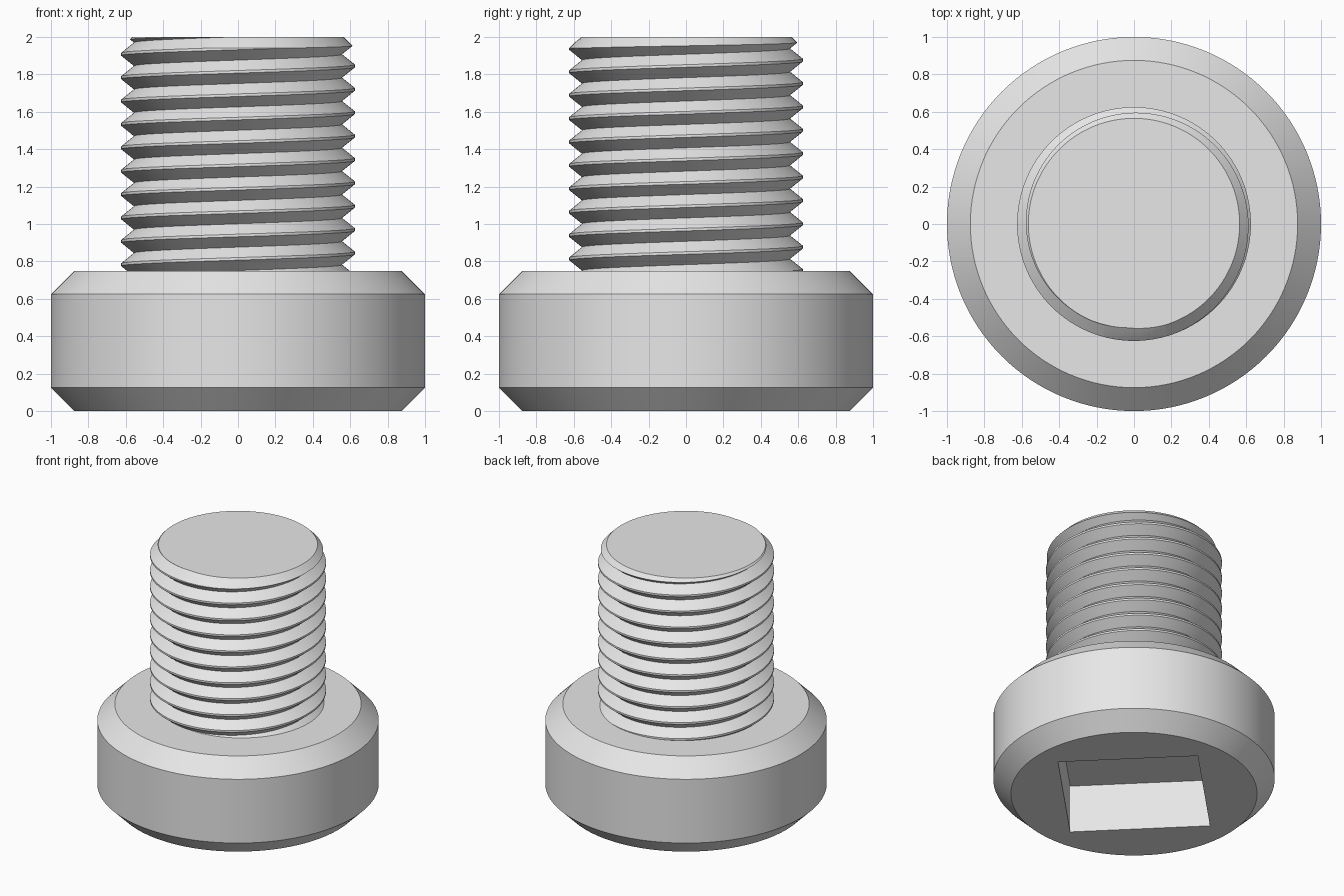
import bpy, bmesh, math
from math import cos, sin, pi

if "Cube" in bpy.data.objects:
    bpy.data.objects.remove(bpy.data.objects["Cube"], do_unlink=True)

SEG = 128
PITCH = 0.125
ROOT, CREST = 0.556, 0.625
TOP = 2.0

steel = bpy.data.materials.new("plain_grey_steel")
steel.use_nodes = True
steel.diffuse_color = (0.8, 0.8, 0.8, 1)
steel.node_tree.nodes["Principled BSDF"].inputs["Base Color"].default_value = (0.8, 0.8, 0.8, 1)


def make_object(name, bm):
    bmesh.ops.recalc_face_normals(bm, faces=bm.faces)
    mesh = bpy.data.meshes.new(name)
    bm.to_mesh(mesh)
    bm.free()
    mesh.materials.append(steel)
    obj = bpy.data.objects.new(name, mesh)
    bpy.context.collection.objects.link(obj)
    return obj


def lathe(name, profile, seg=SEG):
    """Closed solid turned from (radius, height) points, with flat ends."""
    bm = bmesh.new()
    rings = [[bm.verts.new((r * cos(2 * pi * i / seg), r * sin(2 * pi * i / seg), z))
              for i in range(seg)] for r, z in profile]
    for low, high in zip(rings, rings[1:]):
        for i in range(seg):
            j = (i + 1) % seg
            bm.faces.new((low[i], low[j], high[j], high[i]))
    bm.faces.new(rings[0])
    bm.faces.new(rings[-1])
    return make_object(name, bm)


def cut(obj, tool, operation):
    """Apply a boolean and discard the tool."""
    tool.hide_render = True
    mod = obj.modifiers.new("cut", 'BOOLEAN')
    mod.operation = operation
    mod.solver = 'EXACT'
    mod.object = tool
    select(obj)
    bpy.ops.object.modifier_apply(modifier=mod.name)
    bpy.data.objects.remove(tool, do_unlink=True)


def select(obj):
    bpy.ops.object.select_all(action='DESELECT')
    obj.select_set(True)
    bpy.context.view_layer.objects.active = obj


def helical_rod(name, start, turns):
    """Rod with a right-handed V thread, longer than needed at both ends."""
    section = [(CREST, -0.007), (CREST, 0.007), (ROOT, PITCH / 2)]
    bm = bmesh.new()
    rows = []
    for t in range(turns):
        for r, dz in section:
            rows.append([bm.verts.new((r * cos(2 * pi * c / SEG), r * sin(2 * pi * c / SEG),
                                       start + dz + PITCH * (t + c / SEG)))
                         for c in range(SEG)])
    step = len(section)
    for k in range(len(rows) - 1):
        for c in range(SEG):
            if c < SEG - 1:
                right, upper_right = rows[k][c + 1], rows[k + 1][c + 1]
            elif k + 1 + step < len(rows):
                right, upper_right = rows[k + step][0], rows[k + 1 + step][0]
            else:
                continue
            bm.faces.new((rows[k][c], right, upper_right, rows[k + 1][c]))
    # close both ends with fans
    bottom = bm.verts.new((0, 0, start - 0.07))
    top = bm.verts.new((0, 0, start + PITCH * (turns + 1)))
    for e in [e for e in bm.edges if e.is_boundary]:
        a, b = e.verts
        bm.faces.new((a, b, top if a.co.z > 1.2 else bottom))
    return make_object(name, bm)


# Chamfered head with a square drive socket underneath
head = lathe("bolt_head", [(0.875, 0), (1, 0.125), (1, 0.625), (0.875, 0.75)])
socket = lathe("socket_cutter", [(0.705, -0.2), (0.705, 0.375)], seg=4)
cut(head, socket, 'DIFFERENCE')

# Threaded shank, trimmed flat with a chamfered tip
shank = helical_rod("threaded_shank", 0.845 - 3 * PITCH, 15)
envelope = lathe("shank_trim", [(0.68, 0.7), (0.68, TOP - 0.115), (0.565, TOP)])
cut(shank, envelope, 'INTERSECT')

for obj in (head, shank):
    select(obj)
    bpy.ops.object.shade_smooth_by_angle(angle=math.radians(30))
